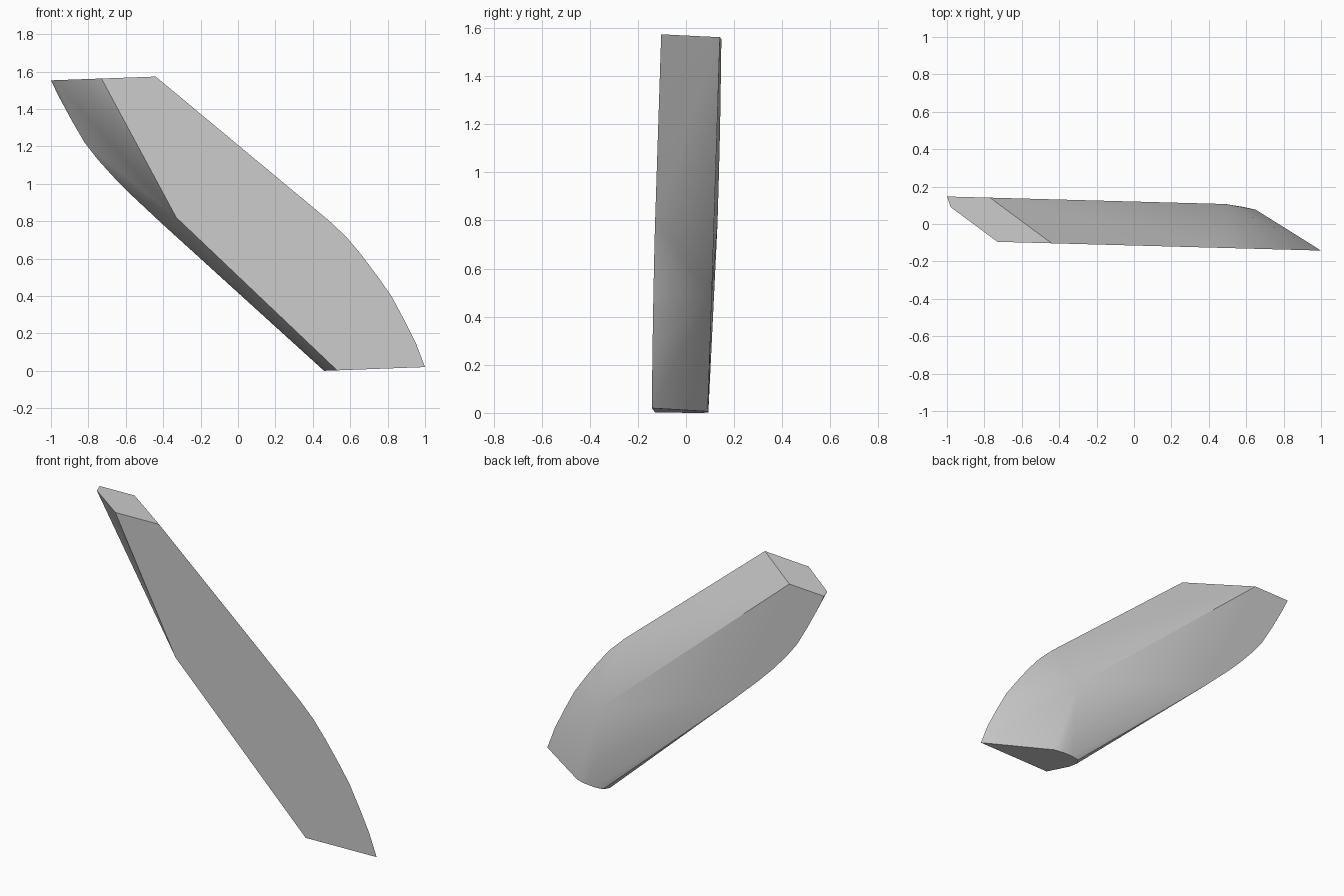
import bpy, bmesh, math

cube = bpy.data.objects.get("Cube")
if cube:
    bpy.data.objects.remove(cube, do_unlink=True)


def front_y(x):
    return -0.115 - 0.027 * x


def back_y(x):
    return 0.12 - 0.027 * x


def low_z(x):
    return 0.037 * (x - 0.46)


def high_z(x):
    return 1.553 + 0.036 * (x + 1)


# Outline of the front face, with its curved lower tip
front = [(-0.33, 0.82), (0.49, 0.8), (0.58, 0.715), (0.66, 0.62),
         (0.75, 0.5), (0.82, 0.4), (0.89, 0.27), (0.95, 0.15)]
# Outline of the back face, with its curved upper tip
back = [(0.49, 0.48), (-0.96, 1.47), (-0.89, 1.34), (-0.82, 1.22),
        (-0.75, 1.13), (-0.66, 1.03), (-0.57, 0.94), (-0.41, 0.79)]
# Flat ends, the lower one with a rounded back corner
upper_end = [(-0.44, front_y(-0.44)), (-0.73, front_y(-0.73)),
             (-0.98, 0.09), (-1.0, back_y(-1)), (-0.77, back_y(-0.77))]
lower_end = [(1.0, front_y(1)), (0.65, 0.077), (0.59, 0.09), (0.53, 0.093),
             (0.48, 0.085), (0.46, 0.05), (0.468, 0.0), (0.53, front_y(0.53))]

points = [(x, front_y(x), z) for x, z in front]
points += [(x, back_y(x), z) for x, z in back]
points += [(x, y, high_z(x)) for x, y in upper_end]
points += [(x, y, low_z(x)) for x, y in lower_end]

# Wrap the outlines into one solid and merge its flat faces
bm = bmesh.new()
for p in points:
    bm.verts.new(p)
hull = bmesh.ops.convex_hull(bm, input=bm.verts[:])
loose = [v for v in bm.verts if not v.link_faces]
bmesh.ops.delete(bm, geom=loose, context='VERTS')
bmesh.ops.dissolve_limit(bm, angle_limit=math.radians(1),
                         verts=bm.verts[:], edges=bm.edges[:])
bmesh.ops.recalc_face_normals(bm, faces=bm.faces[:])
mesh = bpy.data.meshes.new("slanted_bar")
bm.to_mesh(mesh)
bm.free()
bar = bpy.data.objects.new("slanted_bar", mesh)
bpy.context.collection.objects.link(bar)

# Plain grey finish
grey = bpy.data.materials.new("light_grey")
grey.use_nodes = True
colour = (0.6, 0.6, 0.6, 1)
grey.diffuse_color = colour
grey.node_tree.nodes["Principled BSDF"].inputs["Base Color"].default_value = colour
mesh.materials.append(grey)

bpy.ops.object.select_all(action='DESELECT')
bar.select_set(True)
bpy.context.view_layer.objects.active = bar
bpy.ops.object.shade_smooth_by_angle(angle=math.radians(30))
